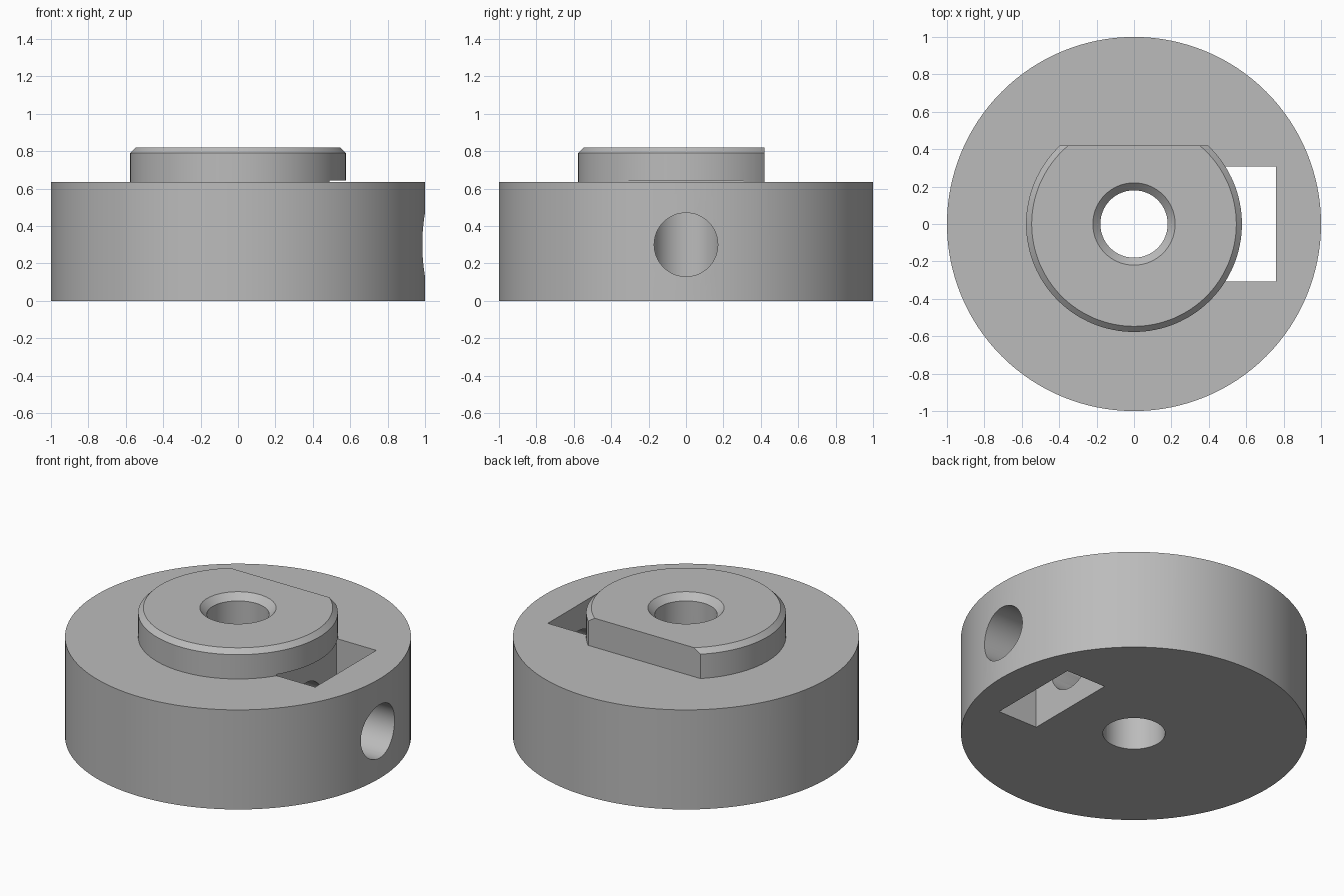
import bpy, bmesh, math
from mathutils import Matrix, Vector

cube = bpy.data.objects.get("Cube")
if cube:
    bpy.data.objects.remove(cube, do_unlink=True)

# Single plain grey metal
grey = bpy.data.materials.new("plain_grey")
grey.use_nodes = True
colour = (0.5, 0.5, 0.5, 1)
grey.diffuse_color = colour
grey.node_tree.nodes["Principled BSDF"].inputs["Base Color"].default_value = colour

BODY_TOP, BOSS_TOP = 0.635, 0.82
BODY_R, BOSS_R, BORE_R = 1.0, 0.577, 0.18
SEGMENTS = 128


def make_object(name, bm):
    bmesh.ops.recalc_face_normals(bm, faces=bm.faces)
    mesh = bpy.data.meshes.new(name)
    bm.to_mesh(mesh)
    bm.free()
    mesh.materials.append(grey)
    obj = bpy.data.objects.new(name, mesh)
    bpy.context.collection.objects.link(obj)
    return obj


def lathe(name, profile):
    """Revolve a closed (radius, height) profile around z."""
    bm = bmesh.new()
    verts = [bm.verts.new((r, 0, z)) for r, z in profile]
    edges = [bm.edges.new((v, verts[i - 1])) for i, v in enumerate(verts)]
    bmesh.ops.spin(bm, geom=verts + edges, cent=(0, 0, 0), axis=(0, 0, 1),
                   angle=math.tau, steps=SEGMENTS, use_merge=True)
    bmesh.ops.remove_doubles(bm, verts=bm.verts, dist=1e-5)
    return make_object(name, bm)


def box(name, low, high):
    low, high = Vector(low), Vector(high)
    bm = bmesh.new()
    bmesh.ops.create_cube(bm, size=1, matrix=Matrix.Translation((low + high) / 2)
                          @ Matrix.Diagonal((*(high - low), 1)))
    return make_object(name, bm)


def cross_rod(name, radius, x0, x1, z):
    bm = bmesh.new()
    bmesh.ops.create_cone(bm, cap_ends=True, segments=64, radius1=radius,
                          radius2=radius, depth=x1 - x0,
                          matrix=Matrix.Translation(((x0 + x1) / 2, 0, z))
                          @ Matrix.Rotation(math.pi / 2, 4, 'Y'))
    return make_object(name, bm)


# Hub: round body, chamfered boss and countersunk bore
hub = lathe("collar_hub", [
    (BORE_R, 0), (BODY_R, 0), (BODY_R, BODY_TOP), (BOSS_R, BODY_TOP),
    (BOSS_R, BOSS_TOP - 0.03), (BOSS_R - 0.03, BOSS_TOP),
    (BORE_R + 0.04, BOSS_TOP), (BORE_R, BOSS_TOP - 0.04)])

# Flat on the boss, nut slot, and set screw hole reaching the bore
cutters = [
    box("boss_flat_cutter", (-0.9, 0.42, BODY_TOP), (0.9, 0.9, 1)),
    box("nut_slot_cutter", (0.48, -0.307, -0.1), (0.76, 0.307, 0.643)),
    cross_rod("screw_hole_cutter", 0.17, 0.02, 1.2, 0.3),
]

bpy.ops.object.select_all(action='DESELECT')
hub.select_set(True)
bpy.context.view_layer.objects.active = hub
for cutter in cutters:
    cutter.hide_render = True
    mod = hub.modifiers.new(cutter.name, 'BOOLEAN')
    mod.operation, mod.solver, mod.object = 'DIFFERENCE', 'EXACT', cutter
    bpy.ops.object.modifier_apply(modifier=mod.name)
    bpy.data.objects.remove(cutter, do_unlink=True)

bpy.ops.object.shade_smooth_by_angle(angle=math.radians(25))
